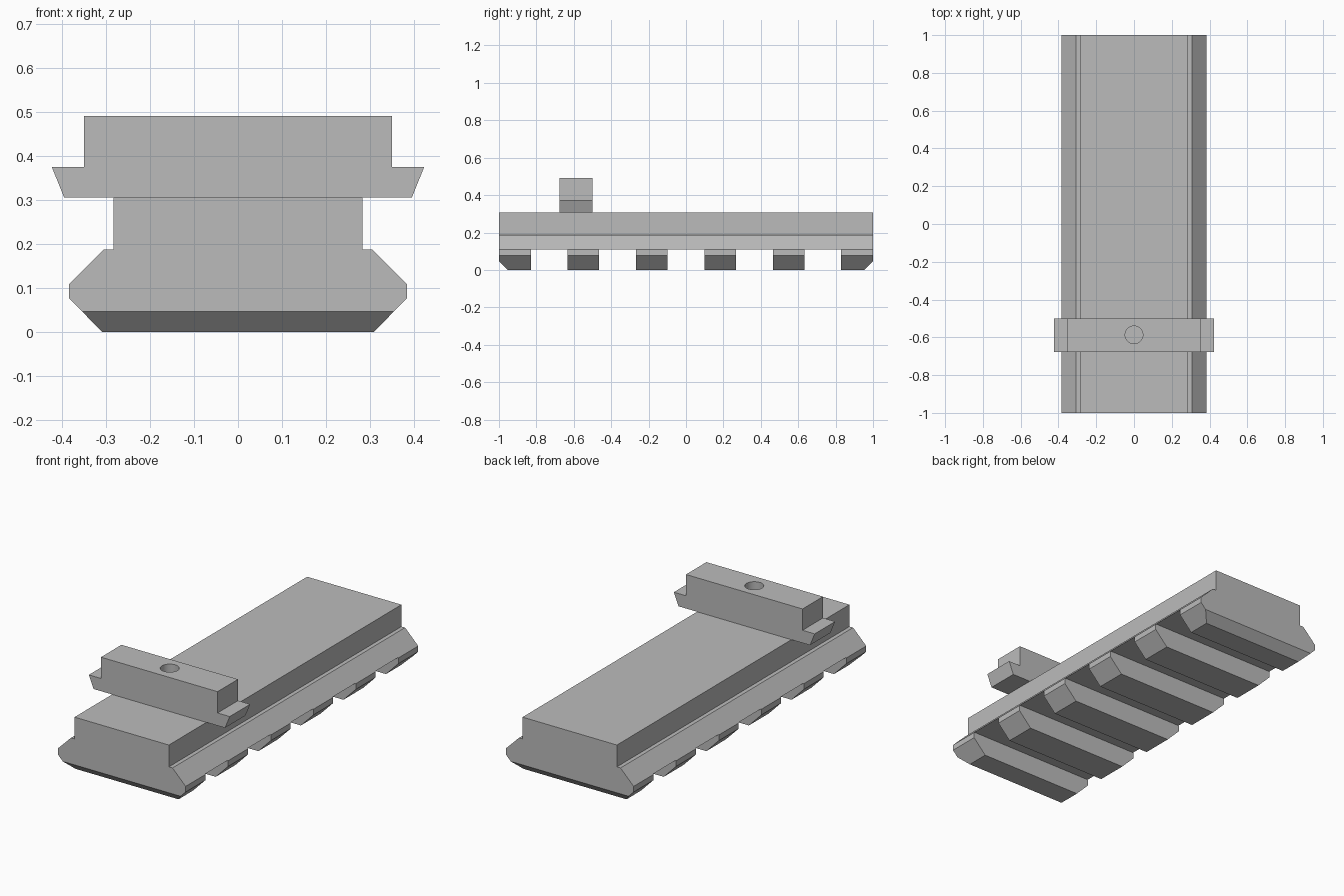
import bpy
import bmesh
from math import radians
from mathutils import Vector, Matrix

cube = bpy.data.objects.get("Cube")
if cube:
    bpy.data.objects.remove(cube, do_unlink=True)

metal = bpy.data.materials.new("plain_grey")
metal.use_nodes = True
GREY = (0.5, 0.5, 0.5, 1.0)
metal.diffuse_color = GREY
metal.node_tree.nodes["Principled BSDF"].inputs["Base Color"].default_value = GREY


def finish(bm, name):
    bmesh.ops.recalc_face_normals(bm, faces=bm.faces)
    mesh = bpy.data.meshes.new(name)
    bm.to_mesh(mesh)
    bm.free()
    mesh.materials.append(metal)
    obj = bpy.data.objects.new(name, mesh)
    bpy.context.collection.objects.link(obj)
    return obj


def mirrored_prism(half, y0, y1):
    """Mirror a right-hand (x, z) outline and extrude it along y."""
    outline = half + [(-x, z) for x, z in reversed(half)]
    bm = bmesh.new()
    face = bm.faces.new([bm.verts.new((x, y0, z)) for x, z in outline])
    ext = bmesh.ops.extrude_face_region(bm, geom=[face])
    verts = [v for v in ext["geom"] if isinstance(v, bmesh.types.BMVert)]
    bmesh.ops.translate(bm, verts=verts, vec=(0, y1 - y0, 0))
    return bm


def cut(obj, cutter):
    """Subtract the cutter, keep the result, drop the cutter."""
    cutter.hide_render = True
    mod = obj.modifiers.new("cut", "BOOLEAN")
    mod.operation = "DIFFERENCE"
    mod.solver = "EXACT"
    mod.object = cutter
    bpy.context.view_layer.objects.active = obj
    bpy.ops.object.modifier_apply(modifier=mod.name)
    bpy.data.objects.remove(cutter, do_unlink=True)


# Rail: dovetail outline with bevelled lower ends
bm = mirrored_prism([(0.31, 0), (0.385, 0.077), (0.385, 0.108),
                     (0.306, 0.187), (0.284, 0.187), (0.284, 0.306)], -1, 1)
for side in (-1, 1):
    geom = bm.verts[:] + bm.edges[:] + bm.faces[:]
    res = bmesh.ops.bisect_plane(bm, geom=geom, plane_co=Vector((0, side, 0.046)),
                                 plane_no=Vector((0, side, -1)), clear_outer=True)
    edges = [e for e in res["geom_cut"] if isinstance(e, bmesh.types.BMEdge)]
    bmesh.ops.contextual_create(bm, geom=edges)
rail = finish(bm, "rail")

# Five cross slots in the underside
bm = bmesh.new()
for i in range(-2, 3):
    place = Matrix.Translation((0, i * 0.366, 0.01)) @ Matrix.Diagonal((1, 0.196, 0.2, 1))
    bmesh.ops.create_cube(bm, size=1, matrix=place)
cut(rail, finish(bm, "slot_cutter"))

# Cross bar with flared lips, standing on the rail
bar = finish(mirrored_prism([(0.396, 0.306), (0.424, 0.375), (0.351, 0.375),
                             (0.351, 0.491)], -0.677, -0.501), "cross_bar")

# Screw hole through the bar
bm = bmesh.new()
bmesh.ops.create_cone(bm, cap_ends=True, segments=48, radius1=0.047, radius2=0.047,
                      depth=0.5, matrix=Matrix.Translation((0, -0.587, 0.4)))
cut(bar, finish(bm, "hole_cutter"))

# Smooth the hole wall, keep all other edges sharp
bpy.ops.object.select_all(action="DESELECT")
bar.select_set(True)
bpy.context.view_layer.objects.active = bar
bpy.ops.object.shade_smooth_by_angle(angle=radians(20))
